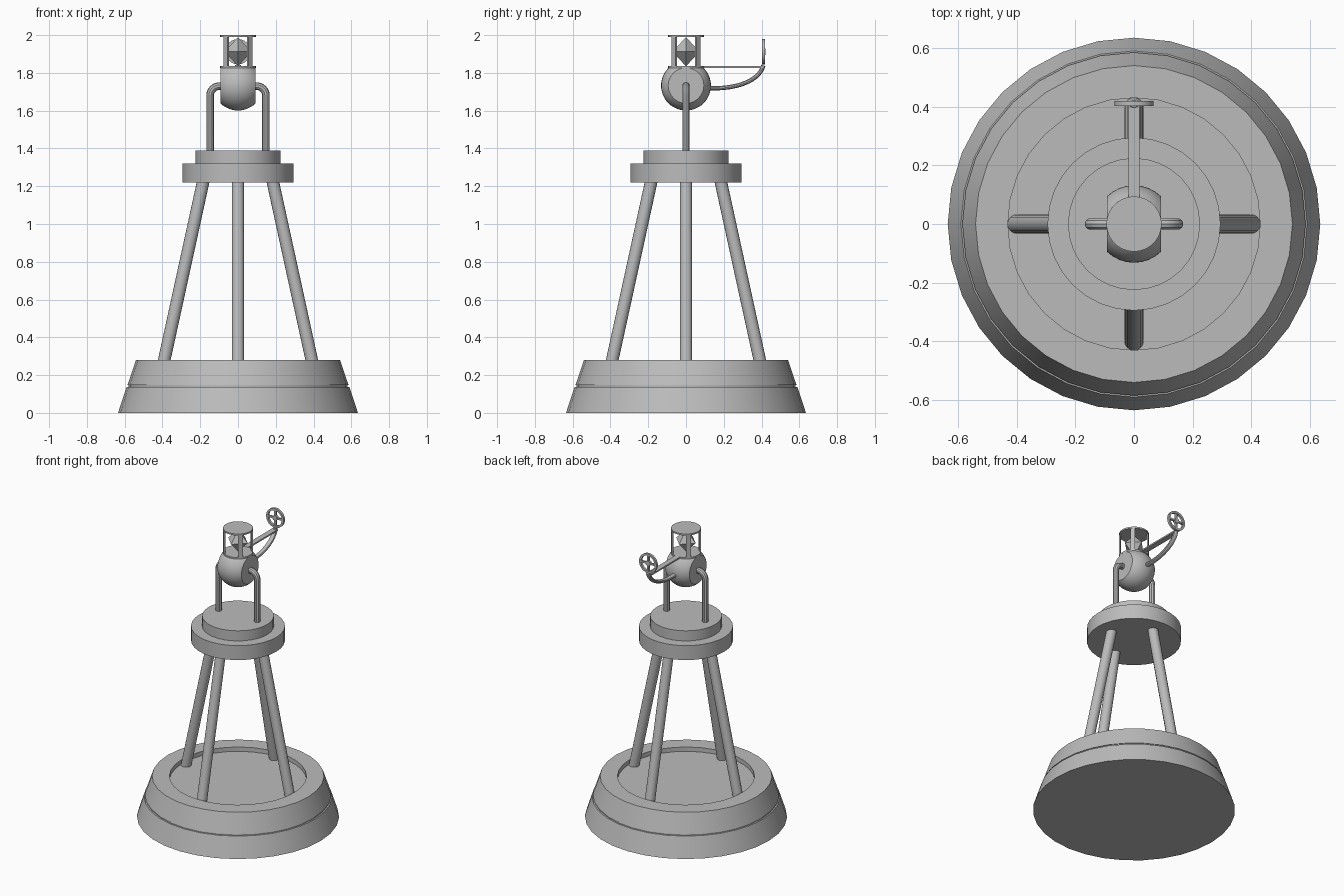
import bpy
import bmesh
from math import cos, sin, pi
from mathutils import Vector, Matrix

cube = bpy.data.objects.get("Cube")
if cube:
    bpy.data.objects.remove(cube, do_unlink=True)

# Single painted-metal colour
grey = bpy.data.materials.new("plain grey")
grey.use_nodes = True
colour = (0.5, 0.5, 0.5, 1)
grey.diffuse_color = colour
grey.node_tree.nodes["Principled BSDF"].inputs["Base Color"].default_value = colour


def finish(obj, smooth=True):
    bpy.ops.object.select_all(action='DESELECT')
    obj.select_set(True)
    bpy.context.view_layer.objects.active = obj
    if obj.type == 'CURVE':
        bpy.ops.object.convert(target='MESH')
        obj = bpy.context.object
    obj.data.materials.clear()
    obj.data.materials.append(grey)
    if smooth:
        bpy.ops.object.shade_smooth_by_angle(angle=pi / 6)
    return obj


def from_bmesh(name, bm, smooth=True):
    bmesh.ops.recalc_face_normals(bm, faces=bm.faces)
    mesh = bpy.data.meshes.new(name)
    bm.to_mesh(mesh)
    bm.free()
    obj = bpy.data.objects.new(name, mesh)
    bpy.context.collection.objects.link(obj)
    return finish(obj, smooth)


def lathe(name, profile, sides=32):
    """Turn a (radius, height) profile about z and cap both ends."""
    bm = bmesh.new()
    rings = [[bm.verts.new((r * cos(2 * pi * i / sides), r * sin(2 * pi * i / sides), z))
              for i in range(sides)] for r, z in profile]
    for low, high in zip(rings, rings[1:]):
        for i in range(sides):
            j = (i + 1) % sides
            bm.faces.new((low[i], low[j], high[j], high[i]))
    bm.faces.new(rings[0])
    bm.faces.new(rings[-1])
    return from_bmesh(name, bm)


def rod(name, start, end, radius, sides=16):
    a, b = Vector(start), Vector(end)
    bm = bmesh.new()
    turn = (b - a).to_track_quat('Z', 'Y').to_matrix().to_4x4()
    bmesh.ops.create_cone(bm, cap_ends=True, segments=sides, radius1=radius,
                          radius2=radius, depth=(b - a).length,
                          matrix=Matrix.Translation((a + b) / 2) @ turn)
    return from_bmesh(name, bm)


def box(name, centre, size, angle=0):
    bm = bmesh.new()
    bmesh.ops.create_cube(bm, size=1, matrix=Matrix.Translation(centre)
                          @ Matrix.Rotation(angle, 4, 'Z') @ Matrix.Diagonal((*size, 1)))
    return from_bmesh(name, bm, False)


def tube(name, points, radius):
    curve = bpy.data.curves.new(name, 'CURVE')
    curve.dimensions = '3D'
    curve.bevel_depth = radius
    curve.bevel_resolution = 3
    curve.use_fill_caps = True
    spline = curve.splines.new('POLY')
    spline.points.add(len(points) - 1)
    for p, co in zip(spline.points, points):
        p.co = (*co, 1)
    obj = bpy.data.objects.new(name, curve)
    bpy.context.collection.objects.link(obj)
    return finish(obj)


# Tapered float with a groove and a shallow recessed deck
lathe("float_base", [(0.635, 0), (0.59, 0.138), (0.58, 0.138), (0.58, 0.148),
                     (0.585, 0.148), (0.54, 0.28), (0.43, 0.28), (0.43, 0.25)])

# Four leaning legs
for i, side in enumerate(("left", "back", "right", "front")):
    a = i * pi / 2
    rod(side + "_leg", (0.398 * cos(a), 0.398 * sin(a), 0.245),
        (0.183 * cos(a), 0.183 * sin(a), 1.23), 0.033)

# Stepped platform
lathe("platform", [(0.295, 1.22), (0.295, 1.32), (0.225, 1.32), (0.225, 1.39)])

# Bent brackets that hold the round body
for side, s in (("left", 1), ("right", -1)):
    path = [(s * 0.148, 0, 1.385)]
    for k in range(9):
        t = k * pi / 16
        path.append((s * (0.098 + 0.05 * cos(t)), 0, 1.68 + 0.05 * sin(t)))
    path.append((s * 0.085, 0, 1.73))
    tube(side + "_bracket", path, 0.02)

# Ball body, cut flat on both sides and on top
bm = bmesh.new()
bmesh.ops.create_uvsphere(bm, u_segments=32, v_segments=24, radius=0.132,
                          matrix=Matrix.Translation((0, 0, 1.733)))
for co, no in (((0.092, 0, 0), (1, 0, 0)), ((-0.092, 0, 0), (-1, 0, 0)),
               ((0, 0, 1.827), (0, 0, 1))):
    cut = bmesh.ops.bisect_plane(bm, geom=bm.verts[:] + bm.edges[:] + bm.faces[:],
                                 plane_co=co, plane_no=no, clear_outer=True)
    rim = [e for e in cut["geom_cut"] if isinstance(e, bmesh.types.BMEdge)]
    bmesh.ops.holes_fill(bm, edges=rim, sides=0)
from_bmesh("ball_body", bm)

# Lantern: floor, cap, four corner bars and a crystal
lathe("lantern_floor", [(0.094, 1.825), (0.094, 1.836)])
lathe("lantern_cap", [(0.094, 1.989), (0.094, 2.0)])
for i in range(4):
    a = pi / 4 + i * pi / 2
    box("lantern_bar", (0.088 * cos(a), 0.088 * sin(a), 1.912), (0.01, 0.03, 0.16), a)
bm = bmesh.new()
for z in (0.038, -0.038):
    bmesh.ops.create_cone(bm, segments=4, radius1=0.074, radius2=0, depth=0.076,
                          matrix=Matrix.Translation((0, 0, 1.912 + z))
                          @ Matrix.Rotation(0 if z > 0 else pi, 4, 'X'))
bmesh.ops.remove_doubles(bm, verts=bm.verts, dist=0.001)
from_bmesh("crystal", bm, False)

# Tail: straight bar above, curved arm below
box("tail_bar", (0, 0.247, 1.832), (0.038, 0.325, 0.01))
p0, p1, p2, p3 = (Vector(v) for v in ((0, 0.11, 1.72), (0, 0.27, 1.71),
                                     (0, 0.39, 1.76), (0, 0.41, 1.84)))
arm = []
for k in range(15):
    t = k / 14
    u = 1 - t
    arm.append(u**3 * p0 + 3 * u * u * t * p1 + 3 * u * t * t * p2 + t**3 * p3)
tail_arm = tube("tail_arm", arm, 0.012)
tail_arm.scale.x = 1.4

# Spoked wheel at the end of the tail
wheel_centre = Vector((0, 0.411, 1.912))
bm = bmesh.new()
bmesh.ops.create_cone(bm, segments=24, radius1=0.018, radius2=0.018, depth=0.018,
                      cap_ends=True, matrix=Matrix.Translation(wheel_centre)
                      @ Matrix.Rotation(pi / 2, 4, 'X'))
from_bmesh("wheel_hub", bm)
rim = lathe("wheel_rim", [(0.053, -0.008), (0.067, -0.008), (0.067, 0.008), (0.053, 0.008)], 24)
bm = bmesh.new()
bm.from_mesh(rim.data)
# Replace the end caps by the inner wall
bmesh.ops.delete(bm, geom=[f for f in bm.faces if len(f.verts) > 4], context='FACES_ONLY')
bmesh.ops.bridge_loops(bm, edges=[e for e in bm.edges if e.is_boundary])
bmesh.ops.recalc_face_normals(bm, faces=bm.faces)
bm.to_mesh(rim.data)
bm.free()
finish(rim)
rim.location = wheel_centre
rim.rotation_euler.x = pi / 2
for size in ((0.012, 0.012, 0.112), (0.112, 0.012, 0.012)):
    box("wheel_spoke", wheel_centre, size)
